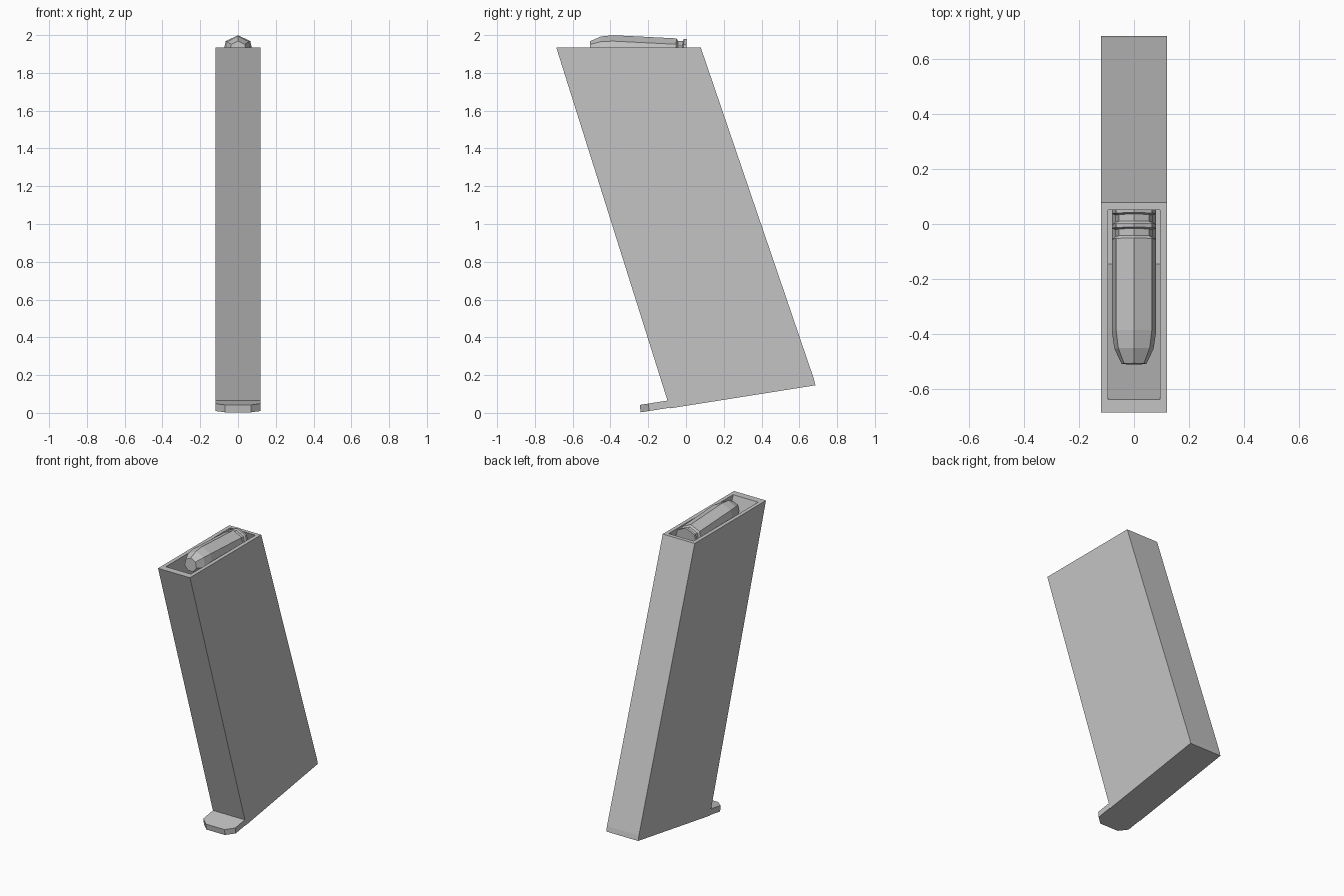
import bpy, bmesh, math
from mathutils import Vector

cube = bpy.data.objects.get("Cube")
if cube:
    bpy.data.objects.remove(cube, do_unlink=True)

grey = bpy.data.materials.new("light_grey")
grey.use_nodes = True
colour = (0.55, 0.55, 0.55, 1)
grey.diffuse_color = colour
grey.node_tree.nodes["Principled BSDF"].inputs["Base Color"].default_value = colour

HALF = 0.12     # half width of the body
TOP = 1.935     # height of the open mouth
LEAN = 0.33     # backward shift per unit of descent


def finish(name, bm):
    bmesh.ops.recalc_face_normals(bm, faces=bm.faces)
    mesh = bpy.data.meshes.new(name)
    bm.to_mesh(mesh)
    bm.free()
    mesh.materials.append(grey)
    obj = bpy.data.objects.new(name, mesh)
    bpy.context.collection.objects.link(obj)
    return obj


def bridge(bm, rings):
    """Skin a list of vertex rings and cap both ends."""
    for a, b in zip(rings, rings[1:]):
        n = len(a)
        for i in range(n):
            bm.faces.new((a[i], a[(i + 1) % n], b[(i + 1) % n], b[i]))
    bm.faces.new(rings[0])
    bm.faces.new(rings[-1])


# Leaning body, hollowed from the mouth
profile = [(-0.687, TOP), (0.078, TOP), (0.677, 0.18), (0.685, 0.146), (-0.085, 0.024)]
bm = bmesh.new()
bridge(bm, [[bm.verts.new((x, y, z)) for y, z in profile] for x in (-HALF, HALF)])
bmesh.ops.recalc_face_normals(bm, faces=bm.faces)
mouth = max(bm.faces, key=lambda f: f.calc_center_median().z)
bmesh.ops.inset_region(bm, faces=[mouth], thickness=0.037)
for v in mouth.verts:
    if v.co.y < -0.5:
        v.co.y = -0.64
well = bmesh.ops.extrude_discrete_faces(bm, faces=[mouth])["faces"][0]
depth = 1.5
bmesh.ops.translate(bm, verts=well.verts, vec=(0, LEAN * depth, -depth))
finish("body", bm)

# Base lip with clipped front corners
outline = [(-0.07, -0.24), (0.07, -0.24), (HALF, -0.195),
           (HALF, -0.08), (-HALF, -0.08), (-HALF, -0.195)]
bm = bmesh.new()
bridge(bm, [[bm.verts.new((x, y - shift, rise + 0.158 * (y + 0.24))) for x, y in outline]
            for shift, rise in ((0, 0.003), (0.005, 0.042))])
finish("base_lip", bm)

# Stacked rounds: (distance along, radius) from nose to rim
stations = [(-0.51, 0.046), (-0.455, 0.073), (-0.39, 0.083), (-0.055, 0.083),
            (-0.045, 0.07), (-0.02, 0.07), (-0.015, 0.083), (0, 0.083)]
SIDES = 7
for k in range(3):
    bm = bmesh.new()
    rings = []
    for y, r in stations:
        ring = []
        for i in range(SIDES):
            a = math.tau * i / SIDES
            ring.append(bm.verts.new((r * math.sin(a), y, r * math.cos(a))))
        rings.append(ring)
    bridge(bm, rings)
    drop = 0.16 * k
    obj = finish("round_%d" % (k + 1), bm)
    obj.location = Vector((0, LEAN * drop, 1.897 - drop))
    obj.rotation_euler.x = -0.05
